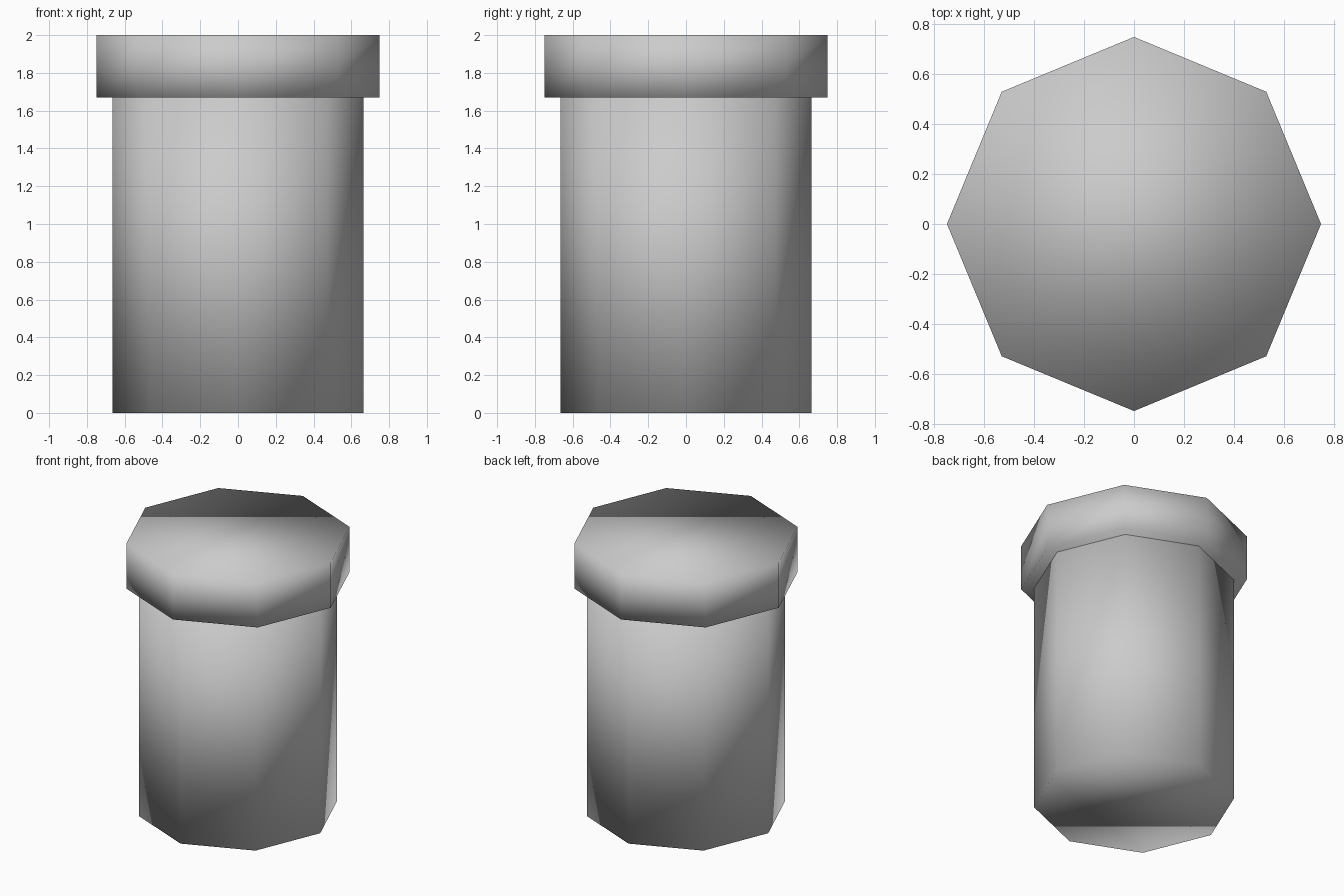
import bpy, bmesh, math

cube = bpy.data.objects.get("Cube")
if cube:
    bpy.data.objects.remove(cube, do_unlink=True)

SIDES = 8

grey = bpy.data.materials.new("plain grey")
grey.use_nodes = True
colour = (0.6, 0.6, 0.6, 1.0)
grey.diffuse_color = colour
grey.node_tree.nodes["Principled BSDF"].inputs["Base Color"].default_value = colour


def octagonal_part(name, profile):
    """Sweep a (radius, z) profile round eight corners and close both ends."""
    bm = bmesh.new()
    rings = []
    for radius, z in profile:
        rings.append([bm.verts.new((radius * math.cos(math.tau * i / SIDES),
                                    radius * math.sin(math.tau * i / SIDES), z))
                      for i in range(SIDES)])
    for low, high in zip(rings, rings[1:]):
        for i in range(SIDES):
            j = (i + 1) % SIDES
            bm.faces.new((low[i], low[j], high[j], high[i]))
    bm.faces.new(rings[0][::-1])
    bm.faces.new(rings[-1])
    for face in bm.faces:
        face.smooth = True
    bm.normal_update()
    mesh = bpy.data.meshes.new(name)
    bm.to_mesh(mesh)
    bm.free()
    mesh.materials.append(grey)
    obj = bpy.data.objects.new(name, mesh)
    bpy.context.collection.objects.link(obj)
    return obj


# Tall octagonal body
octagonal_part("body", [(0.665, 0.0), (0.665, 1.67)])
# Wider lid with a middle ring
octagonal_part("lid", [(0.75, 1.67), (0.75, 1.835), (0.75, 2.0)])
